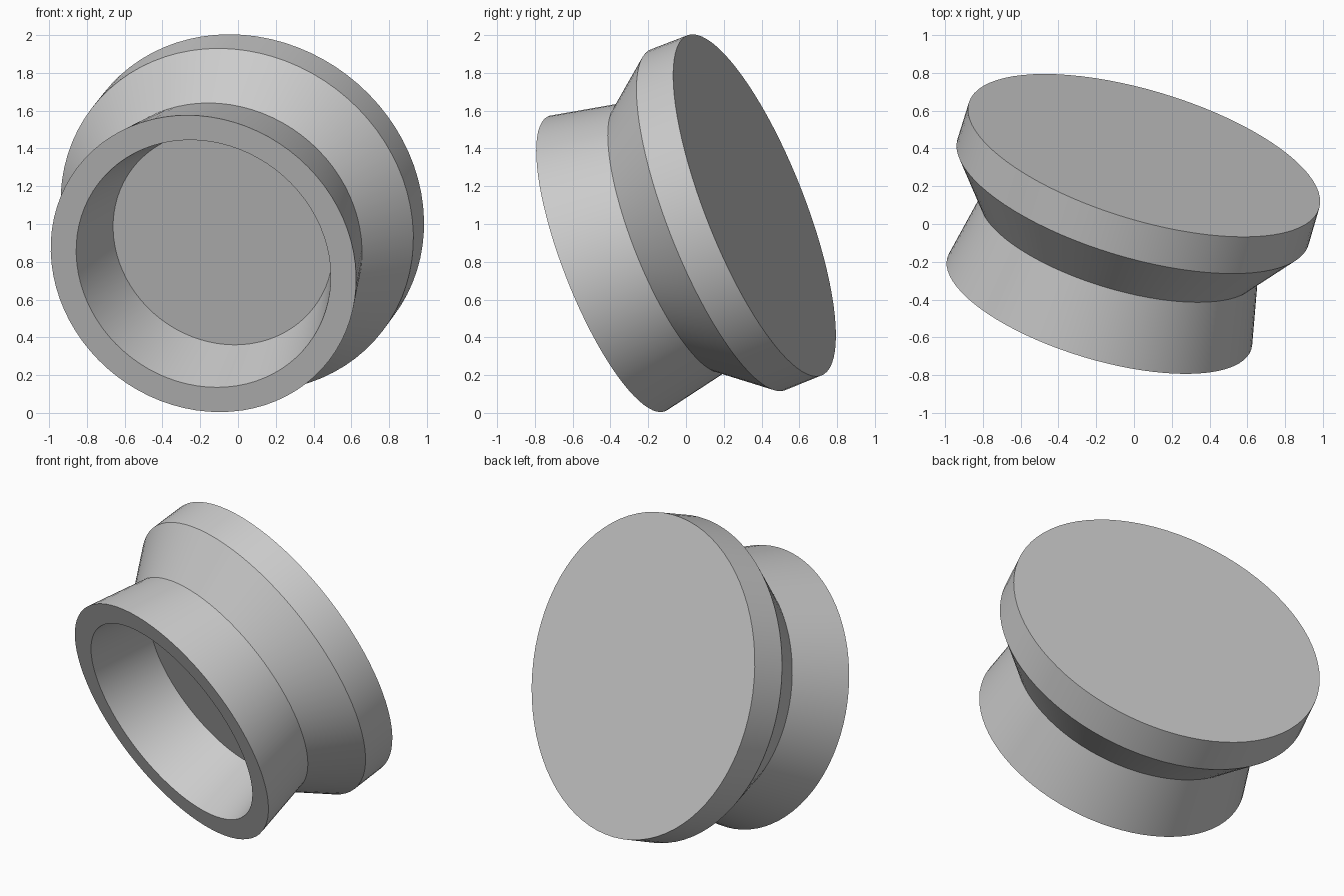
import bpy, bmesh, math
from mathutils import Vector

if "Cube" in bpy.data.objects:
    bpy.data.objects.remove(bpy.data.objects["Cube"])

SEGMENTS = 80
AXIS = Vector((0.27, 0.894, 0.353)).normalized()   # points out of the closed disc
RIM_CENTRE = Vector((-0.183, -0.419, 0.79))

# (radius, distance along the axis from the open rim)
PROFILE = [
    (0.605, 0.385),  # cup floor
    (0.70, 0.0),     # inner rim
    (0.84, 0.0),     # outer rim
    (0.764, 0.385),  # neck
    (0.97, 0.657),   # flange front edge
    (0.968, 0.873),  # flange back edge
]


def lathe(name, profile, segments):
    """Spin a profile around local z and cap both ends."""
    bm = bmesh.new()
    rings = []
    for r, z in profile:
        rings.append([bm.verts.new((r * math.cos(a), r * math.sin(a), z))
                      for a in (2 * math.pi * i / segments for i in range(segments))])
    for low, high in zip(rings, rings[1:]):
        for i in range(segments):
            j = (i + 1) % segments
            bm.faces.new((low[i], low[j], high[j], high[i]))
    bm.faces.new(rings[0][::-1])
    bm.faces.new(rings[-1])
    bmesh.ops.recalc_face_normals(bm, faces=bm.faces)
    mesh = bpy.data.meshes.new(name)
    bm.to_mesh(mesh)
    bm.free()
    obj = bpy.data.objects.new(name, mesh)
    bpy.context.collection.objects.link(obj)
    return obj


# Hollow knob: tapered cup, neck and wide disc, tilted as one piece
knob = lathe("flanged_knob", PROFILE, SEGMENTS)
knob.rotation_mode = 'QUATERNION'
knob.rotation_quaternion = AXIS.to_track_quat('Z', 'Y')
knob.location = RIM_CENTRE

bpy.context.view_layer.objects.active = knob
knob.select_set(True)
bpy.ops.object.shade_smooth_by_angle(angle=math.radians(25))
